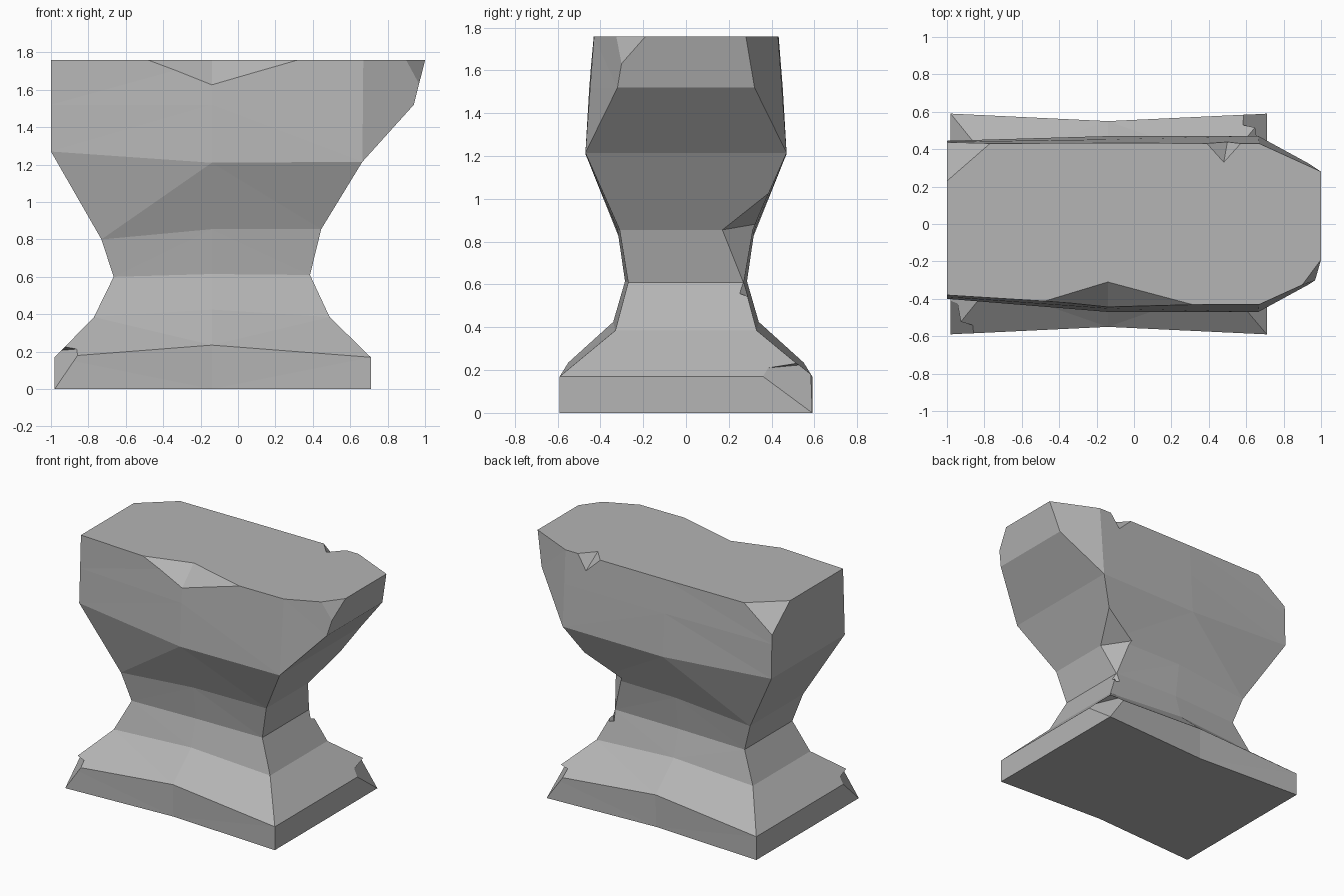
import bpy
import bmesh
from mathutils import Vector

cube = bpy.data.objects.get("Cube")
if cube:
    bpy.data.objects.remove(cube, do_unlink=True)

iron = bpy.data.materials.new("worn_grey_iron")
iron.use_nodes = True
grey = (0.46, 0.46, 0.46, 1)
iron.diffuse_color = grey
iron.node_tree.nodes["Principled BSDF"].inputs["Base Color"].default_value = grey

MID = -0.14


def make_object(name, bm):
    bmesh.ops.recalc_face_normals(bm, faces=bm.faces)
    mesh = bpy.data.meshes.new(name)
    bm.to_mesh(mesh)
    bm.free()
    mesh.materials.append(iron)
    obj = bpy.data.objects.new(name, mesh)
    bpy.context.collection.objects.link(obj)
    return obj


def section(left, mid, right, tip=None):
    """Closed outline, mirrored front to back; mid is (y, z), the rest (x, y, z)."""
    side = [left, (MID, *mid), right, tip or right]
    return [(x, -y, z) for x, y, z in side] + [(x, y, z) for x, y, z in reversed(side)]


# Body: stacked sections from the foot through the waist to the head and horn
sections = [
    section((-0.98, 0.59, 0), (0.545, 0), (0.71, 0.59, 0)),
    section((-0.98, 0.59, 0.17), (0.55, 0.235), (0.71, 0.59, 0.17)),
    section((-0.77, 0.33, 0.385), (0.34, 0.425), (0.49, 0.33, 0.385)),
    section((-0.665, 0.275, 0.6), (0.285, 0.615), (0.385, 0.27, 0.61)),
    section((-0.73, 0.305, 0.8), (0.32, 0.855), (0.445, 0.31, 0.855)),
    section((-1, 0.4, 1.27), (0.47, 1.21), (0.665, 0.47, 1.215)),
    section((-1, 0.39, 1.52), (0.452, 1.52), (0.668, 0.448, 1.52), (0.94, 0.32, 1.52)),
    section((-1, 0.38, 1.758), (0.433, 1.758), (0.67, 0.43, 1.758), (1, 0.28, 1.758)),
]
bm = bmesh.new()
rings = [[bm.verts.new(p) for p in ring] for ring in sections]
for low, high in zip(rings, rings[1:]):
    for i in range(len(low)):
        j = (i + 1) % len(low)
        bm.faces.new((low[i], low[j], high[j], high[i]))
bm.faces.new(rings[0])
bm.faces.new(rings[-1])
# Fuller back edge of the head near the heel
for ring, y in ((rings[-3], 0.445), (rings[-2], 0.44), (rings[-1], 0.43)):
    ring[-1].co.y = y
bmesh.ops.remove_doubles(bm, verts=bm.verts, dist=0.001)
bmesh.ops.triangulate(bm, faces=bm.faces)
anvil = make_object("anvil_body", bm)


def carve(points):
    """Cut the convex hull of the points out of the body."""
    hull = bmesh.new()
    for p in points:
        hull.verts.new(p)
    bmesh.ops.convex_hull(hull, input=hull.verts)
    cutter = make_object("chip_cutter", hull)
    cutter.hide_render = True
    mod = anvil.modifiers.new("chip", 'BOOLEAN')
    mod.operation = 'DIFFERENCE'
    mod.solver = 'EXACT'
    mod.object = cutter
    bpy.context.view_layer.objects.active = anvil
    bpy.ops.object.modifier_apply(modifier=mod.name)
    bpy.data.objects.remove(cutter, do_unlink=True)


def notch(a, b, c, d):
    """V-shaped chip whose valley runs from c to d and whose ends are a and b."""
    a, b, c, d = map(Vector, (a, b, c, d))
    m = (c + d) / 2
    carve([m + 1.5 * (p - m) for p in (a, b, c, d)])


def corner_chip(corner, *triangle):
    """Flat chip through a triangle, removing the given corner."""
    corner, *tri = map(Vector, (corner, *triangle))
    centre = sum(tri, Vector()) / 3
    carve([centre + 1.6 * (p - centre) for p in tri] + [centre + 4 * (corner - centre)])


# Chips on the face edges and the waist
notch((-0.52, -0.425, 1.758), (0.31, -0.43, 1.758), (MID, -0.31, 1.758), (MID, -0.44, 1.63))
notch((0.39, 0.43, 1.758), (0.57, 0.43, 1.758), (0.48, 0.33, 1.758), (0.5, 0.442, 1.65))
notch((0.56, 0.385, 1.03), (0.385, 0.268, 0.61), (0.445, 0.17, 0.855), (0.3, 0.315, 0.88))

# Broken corners of the head and horn
corner_chip((-1, 0.44, 1.758), (-1, 0.23, 1.758), (-0.77, 0.43, 1.758), (-1, 0.42, 1.6))
corner_chip((1, -0.28, 1.758), (1, -0.19, 1.758), (0.9, -0.325, 1.758), (0.966, -0.305, 1.63))

# Broken corners of the foot
corner_chip((0.71, 0.59, 0.17), (0.71, 0.59, 0), (0.71, 0.36, 0.17), (0.58, 0.58, 0.19))
corner_chip((-0.98, -0.59, 0.17), (-0.98, -0.59, 0), (-0.86, -0.58, 0.18), (-0.98, -0.41, 0.17))

for poly in anvil.data.polygons:
    poly.use_smooth = False
    poly.material_index = 0
